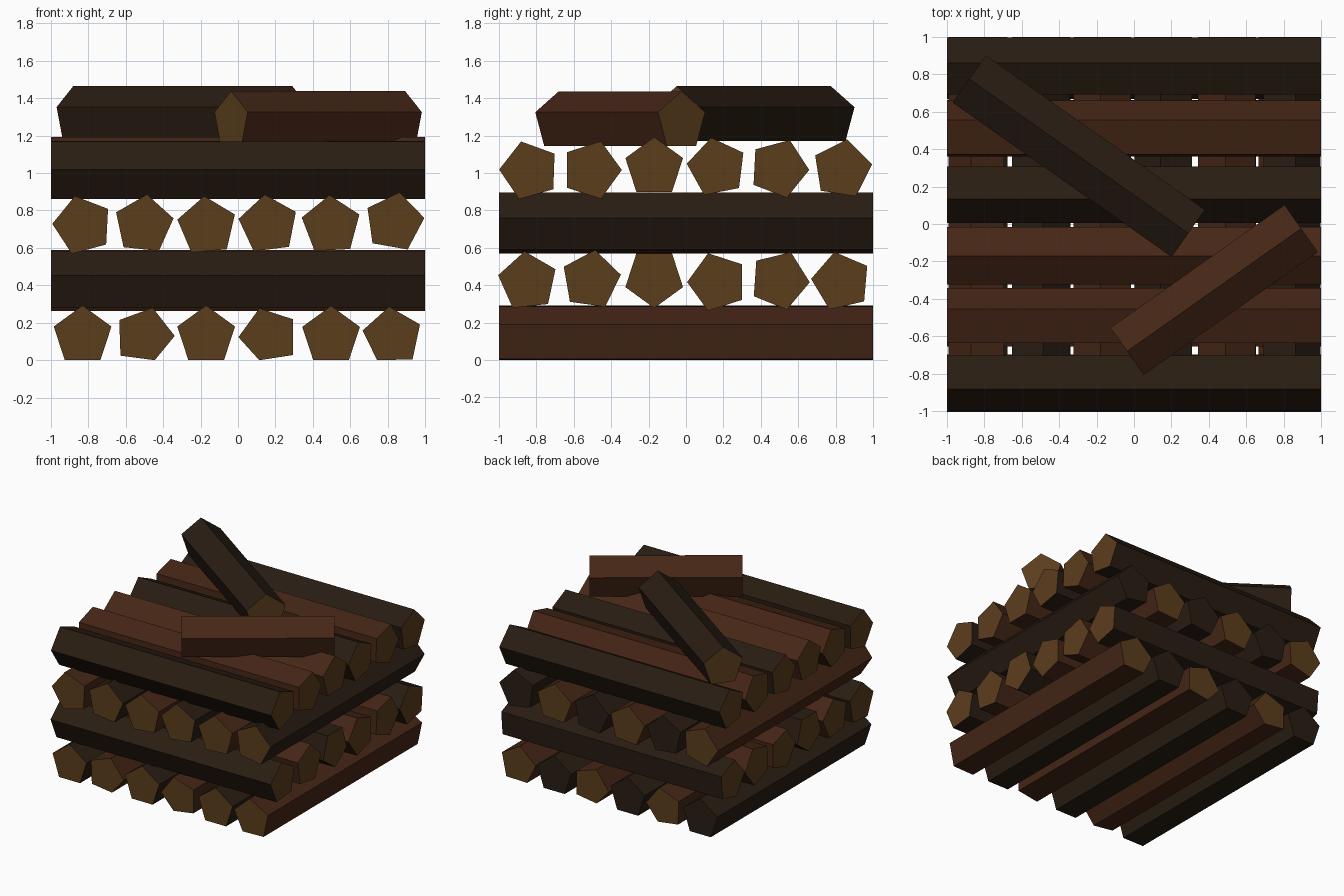
import bpy, bmesh
from math import cos, sin, radians
from mathutils import Vector

if "Cube" in bpy.data.objects:
    bpy.data.objects.remove(bpy.data.objects["Cube"])

R = 0.162      # log radius
UP = Vector((0, 0, 1))


def material(name, color):
    m = bpy.data.materials.new(name)
    m.diffuse_color = (*color, 1)
    m.use_nodes = True
    m.node_tree.nodes["Principled BSDF"].inputs["Base Color"].default_value = m.diffuse_color
    return m


WOOD = material("cut_wood", (0.105, 0.047, 0.012))
BARK = {"r": material("red_bark", (0.060, 0.019, 0.008)),
        "d": material("dark_bark", (0.022, 0.012, 0.006))}


def log(name, near, far, angle, bark, bark_far_end=False):
    """Five-sided log; angle is one corner's direction seen from the near end."""
    near, far = Vector(near), Vector(far)
    side = (far - near).normalized().cross(UP)
    bm = bmesh.new()
    rings = []
    for end in (near, far):
        ring = []
        for i in range(5):
            a = radians(angle + 72 * i)
            p = end + side * (R * cos(a)) + UP * (R * sin(a))
            p.z = max(p.z, 0)          # bottom logs sit flat on the ground
            ring.append(bm.verts.new(p))
        rings.append(ring)
    a, b = rings
    for i in range(5):
        j = (i + 1) % 5
        bm.faces.new((a[i], a[j], b[j], b[i]))
    bm.faces.new(a).material_index = 1
    bm.faces.new(b).material_index = 0 if bark_far_end else 1
    bmesh.ops.recalc_face_normals(bm, faces=bm.faces)
    me = bpy.data.meshes.new(name)
    bm.to_mesh(me)
    bm.free()
    me.materials.append(BARK[bark])
    me.materials.append(WOOD)
    bpy.context.collection.objects.link(bpy.data.objects.new(name, me))


# Stacked layers: run direction, bark per log, (offset, height, corner angle)
layers = [
    ("y", "drdrdr", [(-.83, .13, 90), (-.50, .124, 2), (-.17, .13, 90),
                     (.164, .123, 180), (.497, .128, 90), (.824, .125, 96)]),
    ("x", "drdrrd", [(-.846, .42, 96), (-.508, .428, 82), (-.17, .44, 270),
                     (.168, .417, 180), (.50, .427, -4), (.83, .42, 175)]),
    ("y", "rdrdrd", [(-.83, .72, 177), (-.503, .724, 84), (-.166, .715, 95),
                     (.162, .724, 97), (.497, .72, 93), (.835, .737, 80)]),
    ("x", "drrdrd", [(-.837, 1.013, 178), (-.505, 1.016, 0), (-.17, 1.03, 90),
                     (.165, 1.03, 173), (.497, 1.025, -3), (.835, 1.02, 81)]),
]
for n, (axis, barks, logs) in enumerate(layers, 1):
    for k, ((o, z, ang), bark) in enumerate(zip(logs, barks), 1):
        name = f"layer_{n}_log_{k}"
        if axis == "y":
            # dark logs in these layers have bark over the back end
            log(name, (o, -1, z), (o, 1, z), ang, bark, bark == "d")
        else:
            log(name, (1, o, z), (-1, o, z), ang, bark)

# Two loose logs lying across the top
log("loose_dark_log", (.29, -.05, 1.302), (-.88, .775, 1.302), 90, "d")
log("loose_red_log", (-.037, -.68, 1.275), (.893, -.024, 1.275), 90, "r")
